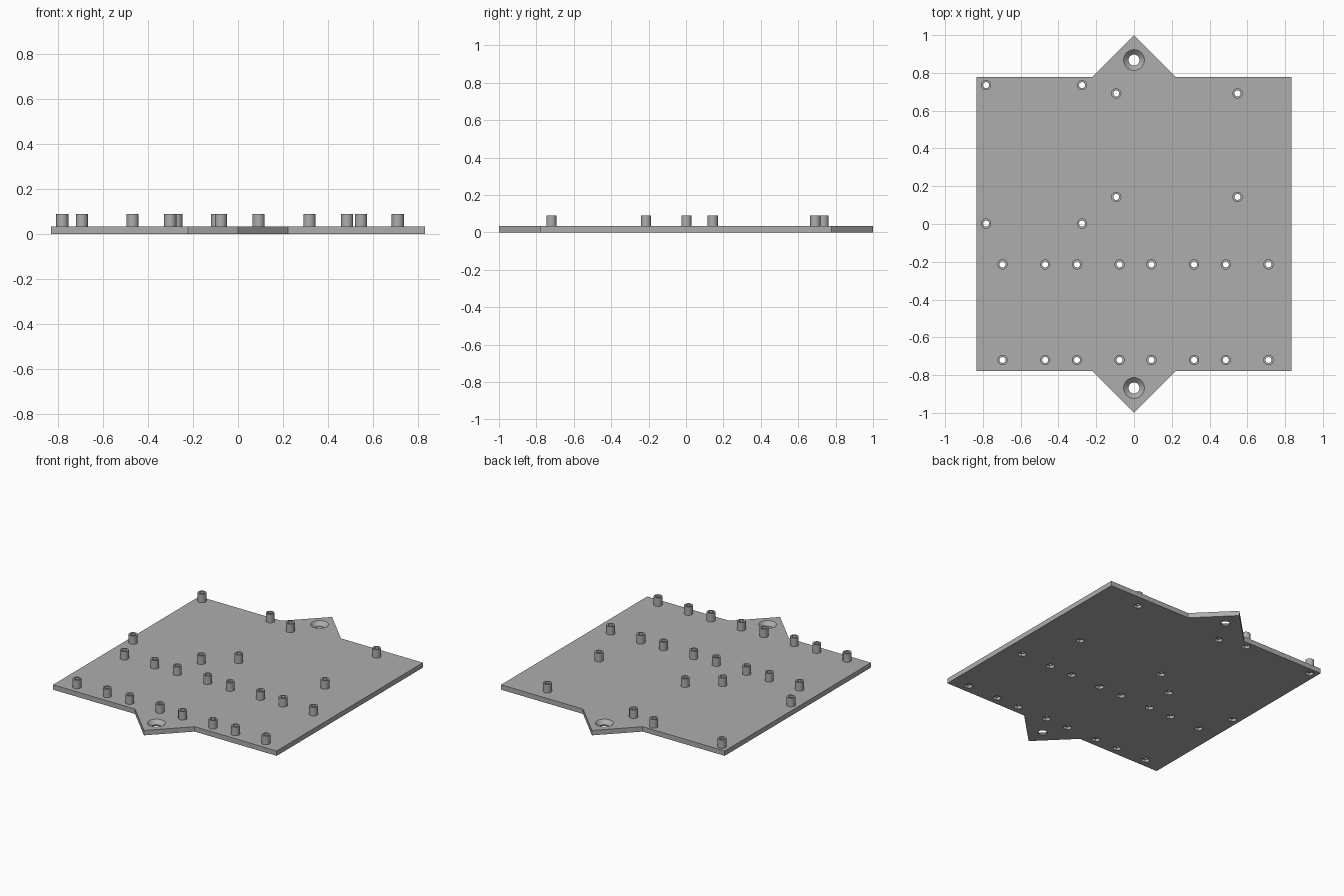
import bpy, bmesh
from math import cos, sin, tau

if "Cube" in bpy.data.objects:
    bpy.data.objects.remove(bpy.data.objects["Cube"], do_unlink=True)

THICK, TOP = 0.033, 0.09
HALF_X, HALF_Y, TIP = 0.833, 0.778, 0.222
OUTER, BORE = 0.027, 0.016

grey = bpy.data.materials.new("plain grey")
grey.use_nodes = True
colour = (0.42, 0.42, 0.42, 1)
grey.diffuse_color = colour
grey.node_tree.nodes["Principled BSDF"].inputs["Base Color"].default_value = colour


def make_object(name, bm):
    bmesh.ops.recalc_face_normals(bm, faces=bm.faces)
    mesh = bpy.data.meshes.new(name)
    bm.to_mesh(mesh)
    bm.free()
    obj = bpy.data.objects.new(name, mesh)
    bpy.context.collection.objects.link(obj)
    mesh.materials.append(grey)
    return obj


def lathe(bm, x, y, profile, sides, closed=False):
    """Turn (radius, z) points around a vertical axis; cap the ends unless closed."""
    rings = [[bm.verts.new((x + r * cos(tau * i / sides), y + r * sin(tau * i / sides), z))
              for i in range(sides)] for r, z in profile]
    pairs = list(zip(rings, rings[1:]))
    if closed:
        pairs.append((rings[-1], rings[0]))
    else:
        bm.faces.new(rings[0])
        bm.faces.new(rings[-1])
    for low, high in pairs:
        for i in range(sides):
            j = (i + 1) % sides
            bm.faces.new((low[i], low[j], high[j], high[i]))


def lathes(name, places, profile, sides, closed=False):
    bm = bmesh.new()
    for x, y in places:
        lathe(bm, x, y, profile, sides, closed)
    return make_object(name, bm)


# Standoff positions: two rows of eight, and two groups of four
rows = [(-0.696 + 0.394 * i + dx, y) for y in (-0.72, -0.214)
        for i in range(4) for dx in (0, 0.226)]
left_group = [(x, y) for x in (-0.783, -0.275) for y in (0.002, 0.735)]
right_group = [(x, y) for x in (-0.094, 0.548) for y in (0.143, 0.691)]
posts = rows + left_group + right_group

# Base plate with a pointed tab at each end
half = [(HALF_X, -HALF_Y), (HALF_X, HALF_Y), (TIP, HALF_Y), (0, 1)]
outline = half + [(-x, -y) for x, y in half]
outline[4:] = [(-TIP, HALF_Y), (-HALF_X, HALF_Y), (-HALF_X, -HALF_Y),
               (-TIP, -HALF_Y), (0, -1), (TIP, -HALF_Y)]
bm = bmesh.new()
base = bm.faces.new([bm.verts.new((x, y, 0)) for x, y in outline])
raised = bmesh.ops.extrude_face_region(bm, geom=[base])["geom"]
bmesh.ops.translate(bm, vec=(0, 0, THICK),
                    verts=[v for v in raised if isinstance(v, bmesh.types.BMVert)])
plate = make_object("base_plate", bm)

# Cut the countersunk mounting holes, screw bores and nut recesses
cutters = [
    lathes("mount_cutter", [(0, -0.868), (0, 0.868)],
           [(0.029, -0.01), (0.029, 0.008), (0.055, THICK), (0.055, 0.05)], 32),
    lathes("bore_cutter", posts, [(BORE, -0.01), (BORE, 0.05)], 24),
    lathes("recess_cutter", posts, [(OUTER, -0.01), (OUTER, 0.018)], 6),
]
for cutter in cutters:
    cutter.hide_render = True
    mod = plate.modifiers.new(cutter.name, "BOOLEAN")
    mod.operation, mod.solver, mod.object = "DIFFERENCE", "EXACT", cutter
graph = bpy.context.evaluated_depsgraph_get()
cut_mesh = bpy.data.meshes.new_from_object(plate.evaluated_get(graph))
plate.modifiers.clear()
plate.data = cut_mesh
for cutter in cutters:
    bpy.data.objects.remove(cutter, do_unlink=True)

# Hollow standoffs
standoffs = lathes("standoffs", posts,
                   [(OUTER, THICK), (OUTER, TOP), (BORE, TOP), (BORE, THICK)], 24, True)

# Smooth the round walls, keep the edges sharp
for obj in (plate, standoffs):
    bpy.ops.object.select_all(action="DESELECT")
    obj.select_set(True)
    bpy.context.view_layer.objects.active = obj
    bpy.ops.object.shade_smooth_by_angle(angle=0.5)
